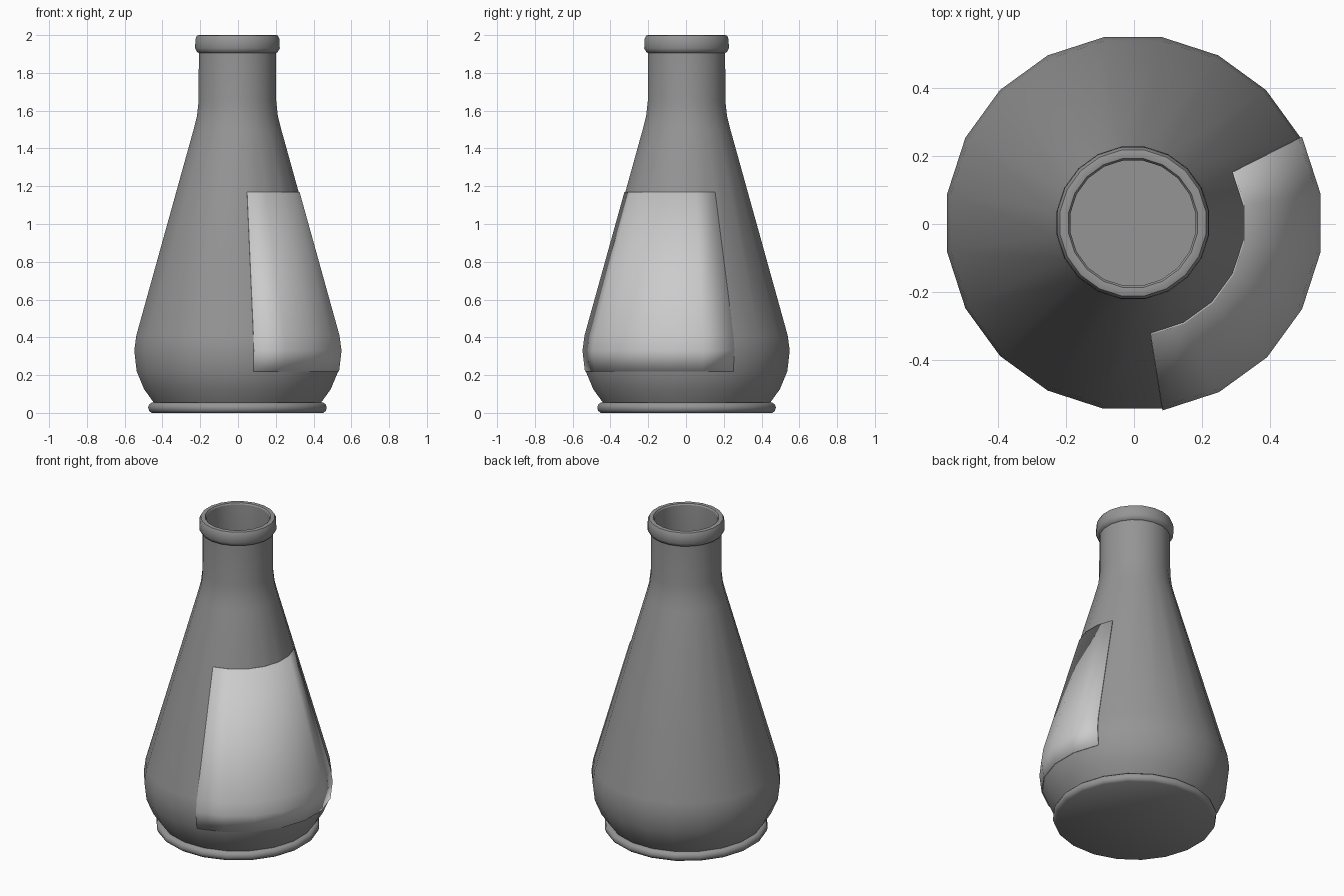
import bpy, bmesh, math

if "Cube" in bpy.data.objects:
    bpy.data.objects.remove(bpy.data.objects["Cube"], do_unlink=True)

SIDES = 20
CENTRE = (-0.003, 0.003)


def material(name, grey):
    mat = bpy.data.materials.new(name)
    mat.use_nodes = True
    colour = (grey, grey, grey, 1)
    mat.diffuse_color = colour
    mat.node_tree.nodes["Principled BSDF"].inputs["Base Color"].default_value = colour
    return mat


def lathe(name, profile, mat, first=0, count=SIDES):
    """Revolve (radius, height) points listed from bottom outside upwards."""
    bm = bmesh.new()
    columns = []
    for i in range(count + 1):
        a = math.radians(9) + (first + i) * math.tau / SIDES
        columns.append([bm.verts.new((CENTRE[0] + r * math.cos(a),
                                      CENTRE[1] + r * math.sin(a), z))
                        for r, z in profile])
    for left, right in zip(columns, columns[1:]):
        for j in range(len(profile) - 1):
            bm.faces.new((left[j], right[j], right[j + 1], left[j + 1]))
    # Weld the seam and the poles
    bmesh.ops.remove_doubles(bm, verts=bm.verts, dist=0.0005)
    mesh = bpy.data.meshes.new(name)
    bm.to_mesh(mesh)
    bm.free()
    mesh.materials.append(mat)
    obj = bpy.data.objects.new(name, mesh)
    bpy.context.collection.objects.link(obj)
    bpy.ops.object.select_all(action='DESELECT')
    obj.select_set(True)
    bpy.context.view_layer.objects.active = obj
    bpy.ops.object.shade_smooth_by_angle(angle=math.radians(40))
    return obj


glass = material("dark grey glass", 0.3)
paper = material("light grey label", 0.6)

# Flask wall, from the foot up to the lip
wall = [(0.445, 0.05), (0.5, 0.125), (0.54, 0.22), (0.553, 0.33),
        (0.542, 0.41), (0.235, 1.5), (0.217, 1.57), (0.208, 1.65), (0.207, 1.91)]
lathe("flask_body", wall, glass)

# Hollow inside, down the neck and out to the floor
lining = [(0.186, 1.99), (0.186, 1.62), (0.21, 1.5), (0.515, 0.41),
          (0.515, 0.22), (0.42, 0.06), (0, 0.06)]
lathe("flask_lining", lining, glass)

# Rolled foot with a closed underside
foot = [(0, 0), (0.46, 0), (0.473, 0.01), (0.479, 0.028),
        (0.473, 0.045), (0.46, 0.054), (0.42, 0.055)]
lathe("foot_ring", foot, glass)

# Rolled lip around the mouth
lip = [(0.205, 1.905), (0.216, 1.91), (0.227, 1.93), (0.225, 1.98),
       (0.217, 1.997), (0.206, 2.0), (0.192, 1.998), (0.186, 1.988)]
lathe("mouth_lip", lip, glass)

# Label wrapped around the front left of the wall
slope = (wall[5][0] - wall[4][0]) / (wall[5][1] - wall[4][1])
top = 1.17
sheet = wall[2:5] + [(wall[4][0] + slope * (top - wall[4][1]), top)]
label = lathe("label", [(r + 0.005, z) for r, z in sheet], paper, first=-5, count=6)
solid = label.modifiers.new("thickness", 'SOLIDIFY')
solid.thickness = 0.006
solid.offset = -1
